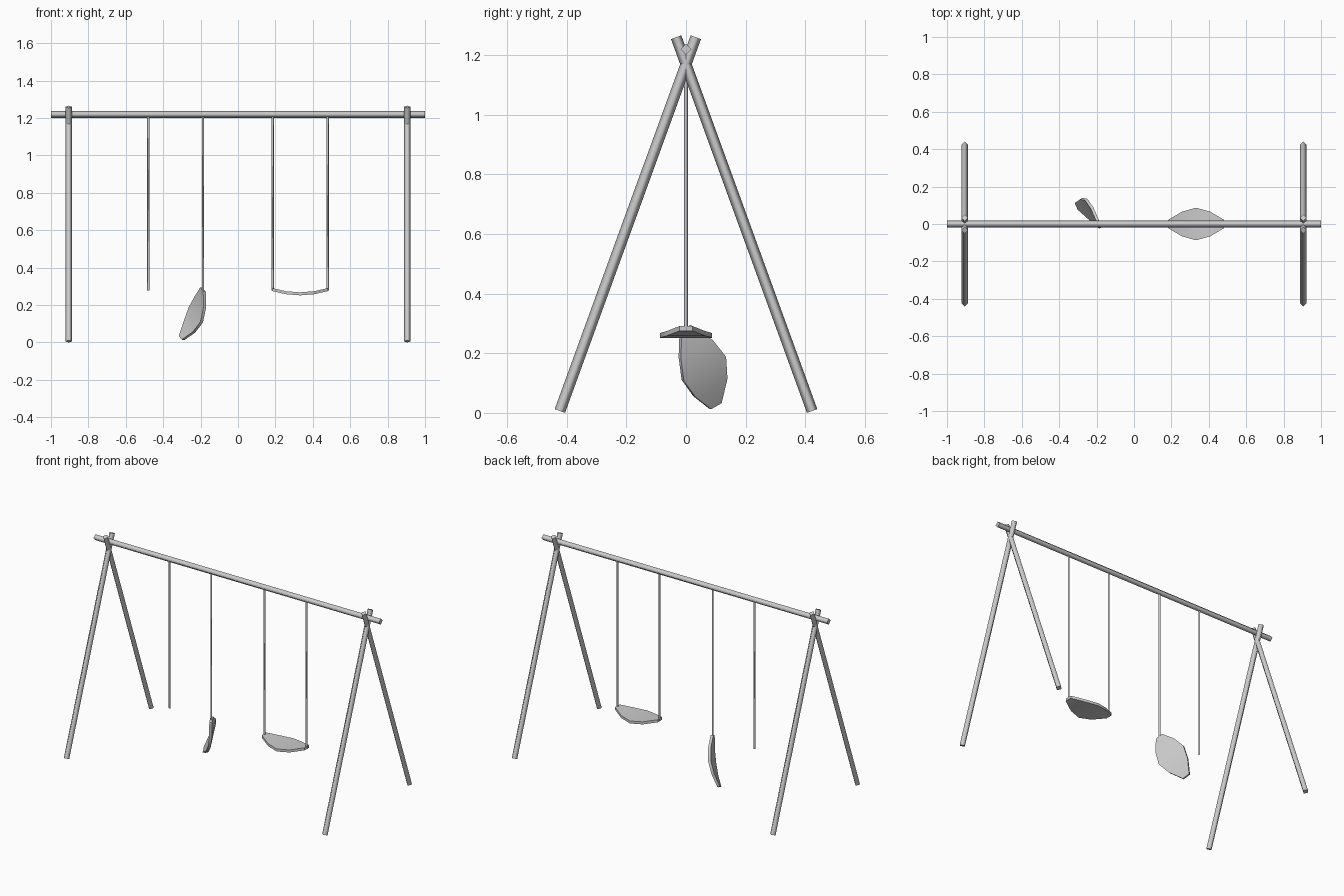
import bpy
from mathutils import Vector, Matrix

if "Cube" in bpy.data.objects:
    bpy.data.objects.remove(bpy.data.objects["Cube"])


def make_mesh(name, verts, faces):
    mesh = bpy.data.meshes.new(name)
    mesh.from_pydata(verts, [], faces)
    obj = bpy.data.objects.new(name, mesh)
    bpy.context.collection.objects.link(obj)
    return obj


def bar(name, a, b, radius, side):
    """Four-sided bar from a to b with a corner pointing along side."""
    a, b, u = Vector(a), Vector(b), Vector(side)
    v = (b - a).normalized().cross(u)
    ring = [u * radius, v * radius, -u * radius, -v * radius]
    verts = [p + r for p in (a, b) for r in ring]
    faces = [(i, (i + 1) % 4, (i + 1) % 4 + 4, i + 4) for i in range(4)]
    obj = make_mesh(name, verts, faces + [(3, 2, 1, 0), (4, 5, 6, 7)])
    for poly in obj.data.polygons:
        poly.use_smooth = poly.index < 4
    return obj


def seat(name, matrix):
    """Sagging slab; local origin is the rope point at one end."""
    thick = 0.016
    sections = [(0, 0.022, 0.0), (0.075, 0.066, -0.017), (0.15, 0.087, -0.023),
                (0.225, 0.066, -0.017), (0.30, 0.022, 0.0)]
    verts, faces = [], []
    for x, w, z in sections:
        top, low = z + thick / 2, z - thick / 2
        verts += [matrix @ Vector(p) for p in
                  ((x, -w, low), (x, w, low), (x, w, top), (x, -w, top))]
    for s in range(len(sections) - 1):
        for i in range(4):
            j = (i + 1) % 4
            faces.append((s * 4 + i, s * 4 + 4 + i, s * 4 + 4 + j, s * 4 + j))
    n = len(verts)
    faces += [(0, 1, 2, 3), (n - 1, n - 2, n - 3, n - 4)]
    obj = make_mesh(name, verts, faces)
    obj.data.flip_normals() if obj.data.polygons[-1].normal.dot(
        matrix.to_3x3() @ Vector((1, 0, 0))) < 0 else None
    bpy.ops.object.select_all(action='DESELECT')
    obj.select_set(True)
    bpy.context.view_layer.objects.active = obj
    bpy.ops.object.shade_smooth_by_angle(angle=0.6)
    return obj


# Top beam
bar("top_beam", (-1, 0, 1.22), (1, 0, 1.22), 0.0185, (0, 0, 1))

# Crossed legs at both ends
for x, end in ((-0.905, "left"), (0.905, "right")):
    for s, pos in ((1, "front"), (-1, "back")):
        bar(f"{end}_{pos}_leg", (x, -0.423 * s, 0.0065), (x, 0.033 * s, 1.26),
            0.0185, (1, 0, 0))

# Ropes
for i, x in enumerate((-0.479, -0.187, 0.185, 0.479)):
    bar(f"rope_{i + 1}", (x, 0, 0.277), (x, 0, 1.215), 0.0065, (1, 0, 0))

# Level seat
seat("level_seat", Matrix.Translation((0.182, 0, 0.283)))

# Broken seat dangling from one rope
d = Vector((-0.384, 0.326, -0.863)).normalized()
n = Vector((-0.854, -0.484, 0.198))
n = (n - d * n.dot(d)).normalized()
rot = Matrix((d, n.cross(d), n)).transposed().to_4x4()
seat("dangling_seat", Matrix.Translation((-0.187, 0, 0.283)) @ rot)
